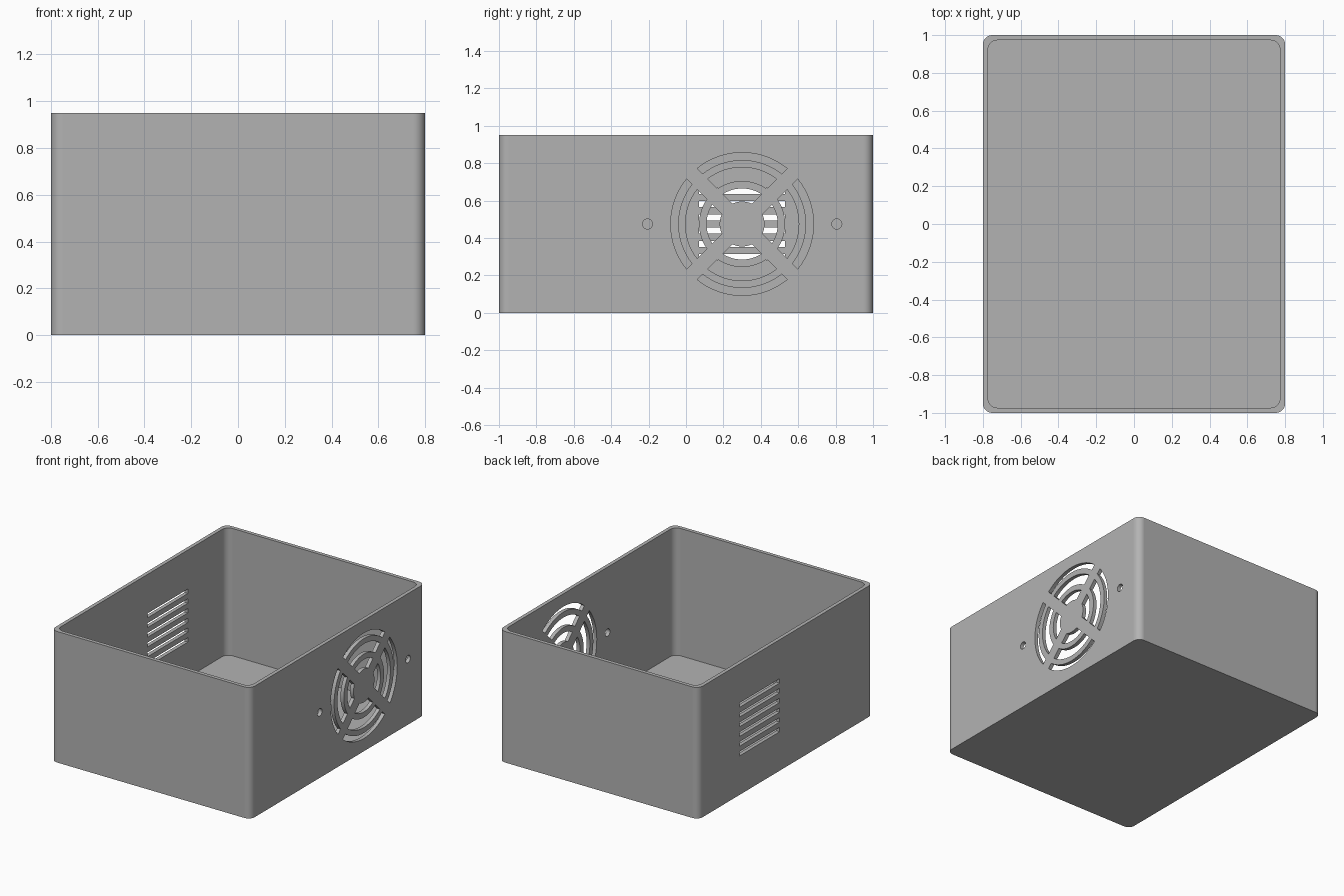
import bpy
import bmesh
import math
from mathutils import Vector

WIDTH, DEPTH, HEIGHT = 1.6, 2.0, 0.95
WALL, CORNER = 0.027, 0.05
VENT_Y, VENT_Z = 0.3, 0.475      # shared centre of fan grille and slots
SPOKE = 0.08

old = bpy.data.objects.get("Cube")
if old:
    bpy.data.objects.remove(old, do_unlink=True)

grey = bpy.data.materials.new("plain_grey")
grey.use_nodes = True
colour = (0.45, 0.45, 0.45, 1)
grey.diffuse_color = colour
grey.node_tree.nodes["Principled BSDF"].inputs["Base Color"].default_value = colour


def arc(radius, start, end, steps, cx=0, cy=0):
    angles = [start + (end - start) * i / steps for i in range(steps + 1)]
    return [(cx + radius * math.cos(a), cy + radius * math.sin(a)) for a in angles]


def rounded_rectangle(hx, hy, radius):
    points = []
    for i, (sx, sy) in enumerate([(1, 1), (-1, 1), (-1, -1), (1, -1)]):
        start = i * math.pi / 2
        points += arc(radius, start, start + math.pi / 2, 10,
                      sx * (hx - radius), sy * (hy - radius))
    return points


def prism(bm, points, offset):
    """Extrude a closed loop of 3D points along the offset."""
    face = bm.faces.new([bm.verts.new(p) for p in points])
    result = bmesh.ops.extrude_face_region(bm, geom=[face], use_keep_orig=True)
    moved = [v for v in result["geom"] if isinstance(v, bmesh.types.BMVert)]
    bmesh.ops.translate(bm, verts=moved, vec=offset)


def make_object(name, bm):
    bmesh.ops.recalc_face_normals(bm, faces=bm.faces[:])
    mesh = bpy.data.meshes.new(name)
    bm.to_mesh(mesh)
    bm.free()
    mesh.materials.append(grey)
    obj = bpy.data.objects.new(name, mesh)
    bpy.context.collection.objects.link(obj)
    return obj


def cut(target, cutter):
    mod = target.modifiers.new("cut", 'BOOLEAN')
    mod.operation = 'DIFFERENCE'
    mod.solver = 'EXACT'
    mod.object = cutter
    bpy.context.view_layer.objects.active = target
    bpy.ops.object.modifier_apply(modifier=mod.name)
    bpy.data.objects.remove(cutter, do_unlink=True)


# Open box: rounded block with its inside removed
bm = bmesh.new()
outline = rounded_rectangle(WIDTH / 2, DEPTH / 2, CORNER)
prism(bm, [(x, y, 0) for x, y in outline], Vector((0, 0, HEIGHT)))
enclosure = make_object("enclosure", bm)

bm = bmesh.new()
inside = rounded_rectangle(WIDTH / 2 - WALL, DEPTH / 2 - WALL, CORNER)
prism(bm, [(x, y, WALL) for x, y in inside], Vector((0, 0, HEIGHT)))
cut(enclosure, make_object("cavity_cutter", bm))

# Wall openings, drawn in the side plane around the vent centre
bm = bmesh.new()


def opening(points, side):
    x = side * WIDTH / 2 - 0.1
    prism(bm, [(x, VENT_Y + y, VENT_Z + z) for y, z in points], Vector((0.2, 0, 0)))


# Fan grille: three rings of arcs split by diagonal spokes
for inner, outer in [(0.12, 0.19), (0.23, 0.303), (0.342, 0.382)]:
    for quarter in range(4):
        middle = quarter * math.pi / 2
        a = math.pi / 4 - math.asin(SPOKE / 2 / outer)
        b = math.pi / 4 - math.asin(SPOKE / 2 / inner)
        opening(arc(outer, middle - a, middle + a, 16)
                + arc(inner, middle + b, middle - b, 16), 1)

# Screw holes either side of the fan
for side in (-1, 1):
    opening(arc(0.027, 0, math.tau, 24, side * 0.506)[:-1], 1)

# Six ventilation slots in the opposite wall
for i in range(6):
    z = (i - 2.5) * 0.0705
    opening([(-0.23, z - 0.016), (0.23, z - 0.016),
             (0.23, z + 0.016), (-0.23, z + 0.016)], -1)

cut(enclosure, make_object("vent_cutter", bm))

# Smooth the curved walls, keep the straight walls flat
bpy.ops.object.select_all(action='DESELECT')
enclosure.select_set(True)
bpy.context.view_layer.objects.active = enclosure
bpy.ops.object.shade_smooth_by_angle(angle=math.radians(30))
for face in enclosure.data.polygons:
    face.use_smooth = max(abs(c) for c in face.normal) < 0.9999
